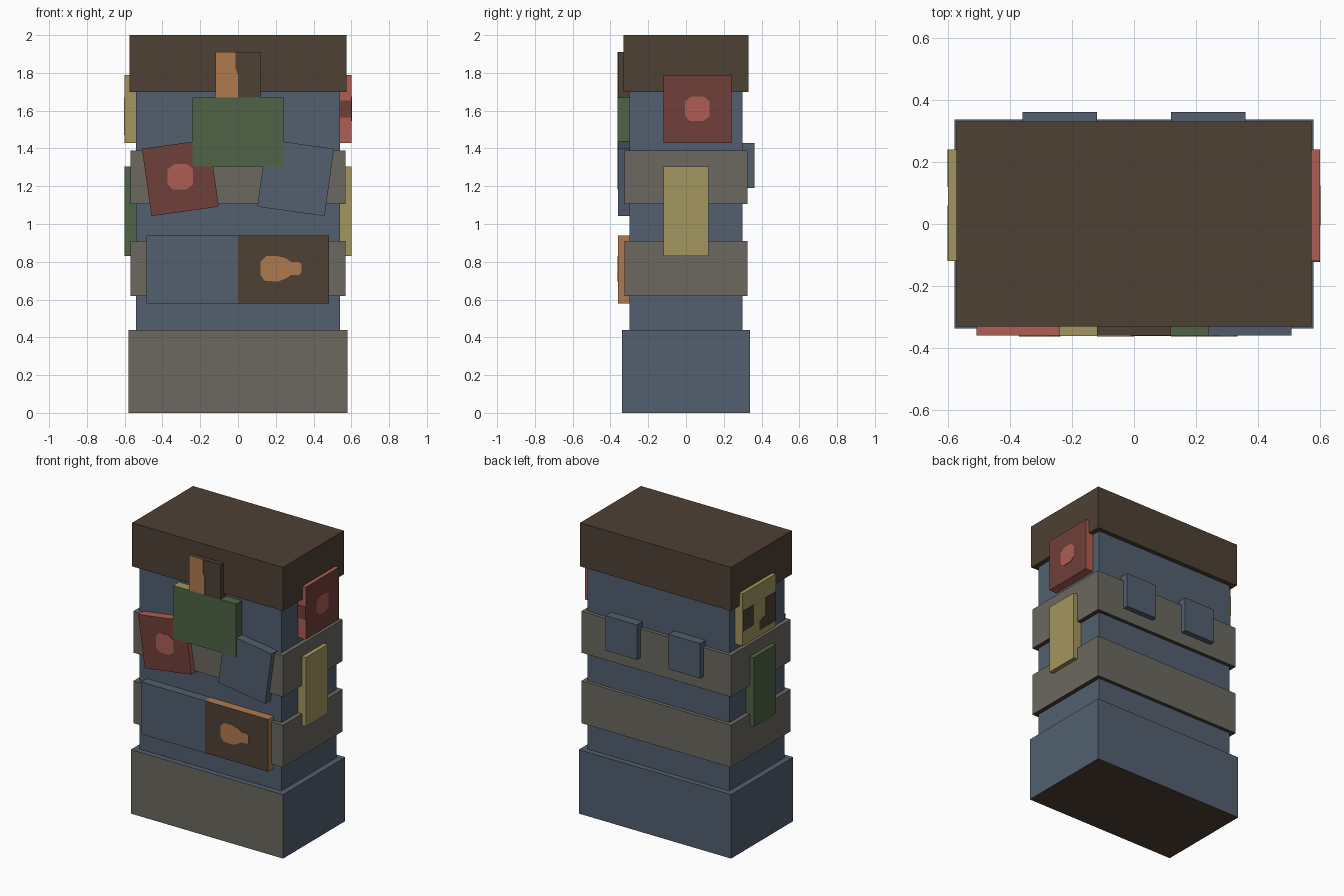
import bpy, bmesh, math
from mathutils import Vector, Matrix

cube = bpy.data.objects.get("Cube")
if cube:
    bpy.data.objects.remove(cube, do_unlink=True)

# Materials
COLOURS = {
    "slate": (0.084, 0.115, 0.159), "brown": (0.076, 0.052, 0.035),
    "grey": (0.147, 0.138, 0.114), "green": (0.080, 0.127, 0.061),
    "red": (0.423, 0.112, 0.089), "dark_red": (0.162, 0.050, 0.042),
    "yellow": (0.361, 0.305, 0.112), "orange": (0.429, 0.195, 0.074),
}
MATS = {}
for key, rgb in COLOURS.items():
    m = bpy.data.materials.new(key)
    m.use_nodes = True
    m.diffuse_color = (*rgb, 1)
    m.node_tree.nodes["Principled BSDF"].inputs["Base Color"].default_value = (*rgb, 1)
    MATS[key] = m

DIRS = {"front": Vector((0, -1, 0)), "back": Vector((0, 1, 0)),
        "left": Vector((1, 0, 0)), "right": Vector((-1, 0, 0)),
        "top": Vector((0, 0, 1)), "bottom": Vector((0, 0, -1))}


def finish(bm, name, colours):
    me = bpy.data.meshes.new(name)
    bm.to_mesh(me)
    bm.free()
    for c in colours:
        me.materials.append(MATS[c])
    ob = bpy.data.objects.new(name, me)
    bpy.context.collection.objects.link(ob)
    return ob


def box(name, x, y, z, colour, tilt=0, **faces):
    """Box from three ranges; named faces may take their own colour."""
    colours = [colour] + sorted(set(faces.values()) - {colour})
    bm = bmesh.new()
    bmesh.ops.create_cube(bm, size=1)
    bm.normal_update()
    for f in bm.faces:
        for side, c in faces.items():
            if f.normal.dot(DIRS[side]) > 0.9:
                f.material_index = colours.index(c)
    size = [r[1] - r[0] for r in (x, y, z)]
    mid = [(r[1] + r[0]) / 2 for r in (x, y, z)]
    bmesh.ops.transform(bm, verts=bm.verts, matrix=Matrix.Translation(mid)
                        @ Matrix.Rotation(math.radians(tilt), 4, "Y")
                        @ Matrix.Diagonal((*size, 1)))
    return finish(bm, name, colours)


def patch(name, points, side, depth, colour):
    """Thin painted plate: 2D outline (across, up) raised off one side."""
    n = DIRS[side]
    bm = bmesh.new()
    vs = [bm.verts.new((u, n.y * depth, v) if n.y else (n.x * depth, u, v))
          for u, v in points]
    f = bm.faces.new(vs)
    f.normal_update()
    if f.normal.dot(n) < 0:
        f.normal_flip()
    top = bmesh.ops.extrude_face_region(bm, geom=[f])["geom"]
    bmesh.ops.translate(bm, vec=n * 0.003,
                        verts=[g for g in top if isinstance(g, bmesh.types.BMVert)])
    bmesh.ops.delete(bm, geom=[f], context="FACES_ONLY")
    return finish(bm, name, [colour])


def blob(cu, cv, r):
    """Rounded square outline."""
    return [(cu + r * a, cv + r * b) for a, b in
            ((-1, -.6), (-.6, -1), (.5, -1), (1, -.6),
             (1, .6), (.5, 1), (-.5, 1), (-1, .6))]


def rect(u0, u1, v0, v1):
    return [(u0, v0), (u1, v0), (u1, v1), (u0, v1)]


def sym(a):
    return (-a, a)


# Body blocks
box("base", sym(.58), sym(.338), (0, .44), "slate", front="grey", bottom="brown")
box("body", sym(.54), sym(.30), (.40, 1.75), "slate")
box("cap", sym(.574), sym(.331), (1.70, 2.0), "brown")
for name, z in (("lower_band", (.62, .91)), ("upper_band", (1.105, 1.39))):
    box(name, sym(.57), sym(.325), z, "grey", bottom="brown")

# Front panels
FRONT = (-.36, -.29)
box("lower_panel_slate", (-.485, 0), FRONT, (.58, .94), "slate")
box("lower_panel_brown", (0, .482), FRONT, (.58, .94), "orange", front="brown")
patch("lower_panel_spot",
      [(.12, .73), (.14, .70), (.21, .695), (.25, .71), (.28, .73), (.325, .73),
       (.335, .745), (.335, .79), (.32, .80), (.28, .80), (.25, .82), (.21, .83),
       (.15, .83), (.12, .80)], "front", .36, "orange")
box("red_panel", (-.485, -.125), FRONT, (1.065, 1.425), "red", tilt=-8, front="dark_red")
patch("red_panel_spot", blob(-.305, 1.25, .067), "front", .36, "red")
box("slate_panel", (.125, .485), FRONT, (1.065, 1.425), "slate", tilt=8)
CHEST = (-.362, -.29)
box("chest_panel_half_a", (-.24, 0), CHEST, (1.305, 1.67), "yellow", front="green")
box("chest_panel_half_b", (0, .24), CHEST, (1.305, 1.67), "green")
box("neck_panel", sym(.12), FRONT, (1.67, 1.91), "brown")
patch("neck_panel_paint", [(-.12, 1.67), (0, 1.67), (0, 1.79), (-.012, 1.82),
                           (-.012, 1.91), (-.12, 1.91)], "front", .36, "orange")

# Side panels
LEFT, RIGHT = (.53, .60), (-.60, -.53)
UP, LOW = (1.43, 1.79), (.83, 1.305)
box("left_upper_panel", LEFT, (-.12, .24), UP, "red", left="dark_red")
patch("left_upper_spot", blob(.06, 1.61, .065), "left", .60, "red")
patch("left_upper_edge_stripe", rect(.54, .60, 1.565, 1.655), "front", .12, "dark_red")
box("left_lower_panel", LEFT, sym(.12), LOW, "yellow")
box("right_upper_panel", RIGHT, (-.12, .24), UP, "yellow")
patch("right_upper_paint_back", rect(.12, .24, 1.53, 1.67), "right", .60, "brown")
patch("right_upper_paint_front", [(-.12, 1.47), (.06, 1.47), (.06, 1.53), (0, 1.55),
                                  (0, 1.67), (-.12, 1.67)], "right", .60, "brown")
box("right_lower_panel", RIGHT, sym(.12), LOW, "green")

# Back panels
for name, x in (("back_panel_left", (.12, .36)), ("back_panel_right", (-.36, -.12))):
    box(name, x, (.29, .362), (1.19, 1.43), "slate")
